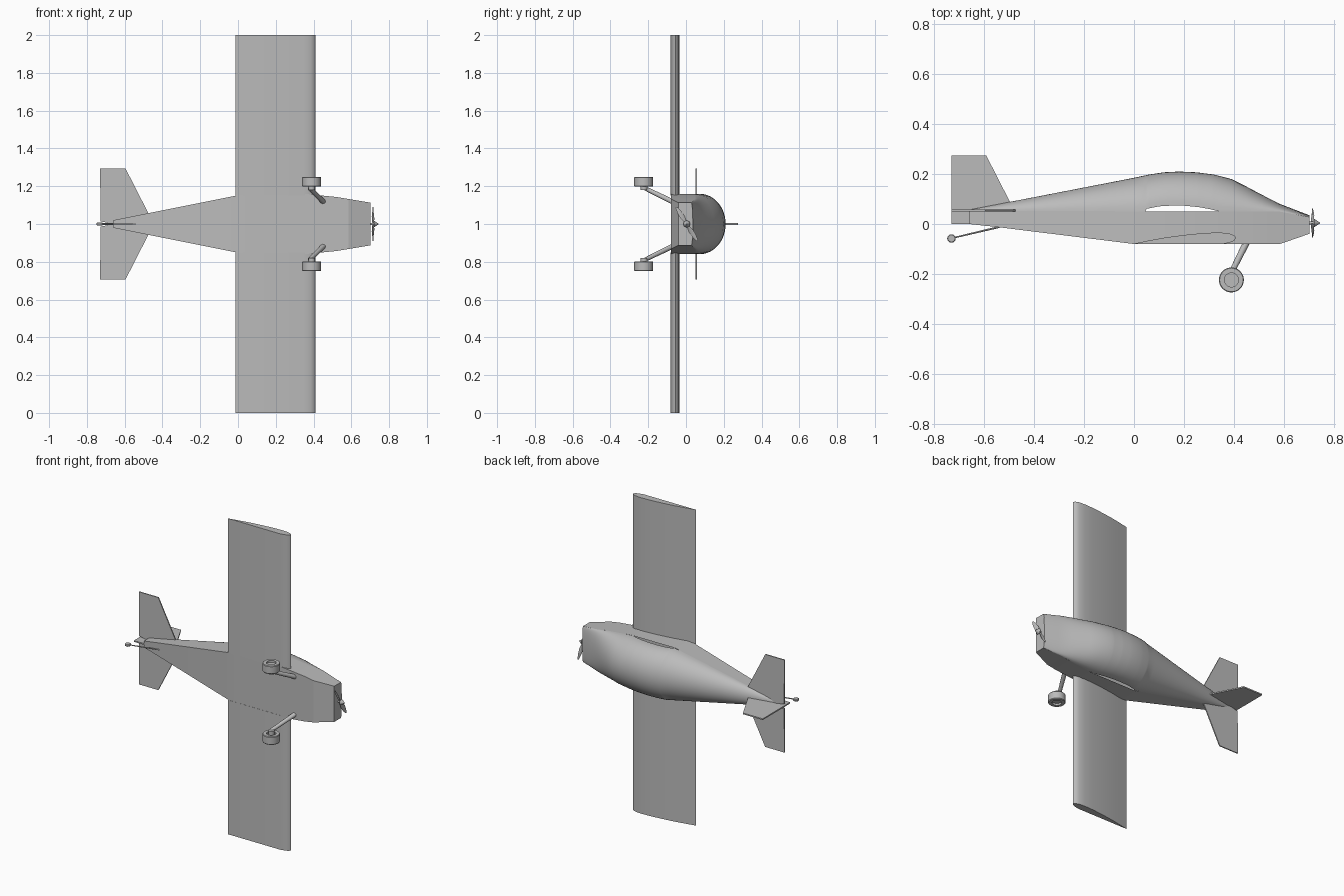
import bpy, bmesh, math
from mathutils import Vector

if "Cube" in bpy.data.objects:
    bpy.data.objects.remove(bpy.data.objects["Cube"], do_unlink=True)

grey = bpy.data.materials.new("plain grey")
grey.use_nodes = True
COLOUR = (0.5, 0.5, 0.5, 1)
grey.diffuse_color = COLOUR
grey.node_tree.nodes["Principled BSDF"].inputs["Base Color"].default_value = COLOUR

MID = 1.0  # the aircraft rests on a wing tip: nose +x, its top +y, span along z


def finish(bm, name, angle=30):
    bmesh.ops.recalc_face_normals(bm, faces=bm.faces)
    mesh = bpy.data.meshes.new(name)
    bm.to_mesh(mesh)
    bm.free()
    obj = bpy.data.objects.new(name, mesh)
    bpy.context.collection.objects.link(obj)
    mesh.materials.append(grey)
    bpy.ops.object.select_all(action='DESELECT')
    obj.select_set(True)
    bpy.context.view_layer.objects.active = obj
    bpy.ops.object.shade_smooth_by_angle(angle=math.radians(angle))
    return obj


def loft(name, rings, closed=True, caps=(True, True), angle=30):
    """Skin a row of matching cross-sections."""
    bm = bmesh.new()
    rows = [[bm.verts.new(p) for p in r] for r in rings]
    n = len(rows[0])
    for a, b in zip(rows, rows[1:]):
        for i in range(n if closed else n - 1):
            j = (i + 1) % n
            bm.faces.new((a[i], a[j], b[j], b[i]))
    for row, cap in ((rows[0], caps[0]), (rows[-1], caps[1])):
        if cap:
            bm.faces.new(row)
    return finish(bm, name, angle)


def tube(name, a, b, r1, r2, n=16, squash=1.0):
    """Tapered round bar from a to b."""
    a, b = Vector(a), Vector(b)
    d = (b - a).normalized()
    u = d.orthogonal().normalized()
    v = d.cross(u)
    rings = [[p + r * (math.cos(t) * u + squash * math.sin(t) * v)
              for t in (2 * math.pi * i / n for i in range(n))]
             for p, r in ((a, r1), (b, r2))]
    return loft(name, rings)


def lathe_z(name, x, y, profile, n=32):
    """Turn (radius, z) points about an axis along the span."""
    return loft(name, [[(x + r * math.cos(2 * math.pi * i / n),
                         y + r * math.sin(2 * math.pi * i / n), z)
                        for i in range(n)] for r, z in profile])


def table(rows, x):
    """Linear lookup in (x, value) pairs."""
    for (x0, v0), (x1, v1) in zip(rows, rows[1:]):
        if x <= x1:
            return v0 + (v1 - v0) * max(0, x - x0) / (x1 - x0)
    return rows[-1][1]


# Fuselage outlines along the length
WIDTH = [(-0.66, 0.02), (0.04, 0.16), (0.36, 0.159), (0.52, 0.143), (0.70, 0.113)]
BOTTOM = [(-0.66, 0.0), (-0.55, -0.012), (0.0, -0.08), (0.585, -0.08), (0.70, -0.04)]
RIM = [(-0.66, 0.052), (0.58, 0.05), (0.70, 0.028)]
CROWN = [(-0.66, 0.057), (-0.5, 0.088), (0.0, 0.185), (0.06, 0.198), (0.12, 0.207),
         (0.18, 0.21), (0.25, 0.207), (0.32, 0.198), (0.39, 0.180), (0.45, 0.150),
         (0.51, 0.118), (0.585, 0.080), (0.65, 0.055), (0.70, 0.036)]
EDGE_LIFT = [(0.045, 0.0), (0.05, 0.01), (0.1, 0.02), (0.15, 0.023), (0.2, 0.023),
             (0.26, 0.017), (0.31, 0.008), (0.34, 0.0)]

# Lower fuselage: an open-topped tapering trough
trough = []
for x in (-0.66, -0.55, 0.0, 0.04, 0.36, 0.52, 0.585, 0.70):
    w, b, t = table(WIDTH, x), table(BOTTOM, x), table(RIM, x)
    trough.append([(x, t, MID + w), (x, b, MID + w), (x, b, MID - w), (x, t, MID - w)])
loft("lower_fuselage", trough, closed=False, angle=15)

# Rounded upper fuselage and canopy, its edge lifted to leave a slit each side
stations = sorted({p[0] for p in CROWN + EDGE_LIFT} | {-0.33, -0.16, 0.55, 0.62})
dome = []
for x in stations:
    w, t = table(WIDTH, x), table(CROWN, x)
    e = table(RIM, x) + table(EDGE_LIFT, x)
    dome.append([(x, e + (t - e) * math.sin(math.pi * i / 24),
                  MID + w * math.cos(math.pi * i / 24)) for i in range(25)])
loft("upper_fuselage", dome, closed=False, angle=40)

# Wings: flat-bottomed aerofoil, one panel each side
AEROFOIL = [(-0.012, -0.081), (0.05, -0.068), (0.12, -0.055), (0.20, -0.044),
            (0.28, -0.036), (0.34, -0.034), (0.38, -0.037), (0.402, -0.046),
            (0.409, -0.056), (0.402, -0.066), (0.385, -0.074), (0.35, -0.081)]
for side, s in (("left", 1), ("right", -1)):
    loft(side + "_wing", [[(x, y, MID + s * d) for x, y in AEROFOIL]
                          for d in (0.15, 1.0)], angle=35)

    # Tailplane
    plan = [(-0.728, 0.014), (-0.73, 0.293), (-0.595, 0.293), (-0.475, 0.058), (-0.475, 0.0),
            (-0.66, 0.0)]
    loft(side + "_tailplane", [[(x, y, MID + s * d) for x, d in plan]
                               for y in (0.051, 0.058)])

    # Main landing gear: leg, axle, tyre with recessed hub
    tube(side + "_gear_leg", (0.455, -0.065, MID + s * 0.115),
         (0.38, -0.215, MID + s * 0.188), 0.014, 0.011)
    tube(side + "_axle", (0.39, -0.222, MID + s * 0.18),
         (0.39, -0.222, MID + s * 0.215), 0.018, 0.018)
    lathe_z(side + "_wheel", 0.39, -0.224,
            [(r, MID + s * d) for r, d in
             ((0.028, 0.21), (0.028, 0.198), (0.047, 0.198), (0.05, 0.202),
              (0.05, 0.246), (0.047, 0.25), (0.028, 0.25), (0.028, 0.238))])

# Fin and rudder
FIN = [(-0.73, 0.0), (-0.73, 0.275), (-0.592, 0.275), (-0.495, 0.085),
       (-0.60, 0.05), (-0.655, 0.0)]
loft("fin", [[(x, y, MID + d) for x, y in FIN] for d in (-0.004, 0.004)])

# Cowling front
w = 0.113
cap = [(0.70, 0.028, MID + w), (0.70, -0.04, MID + w),
       (0.70, -0.04, MID - w), (0.70, 0.028, MID - w)]
cap += [(0.70, 0.028 + 0.008 * math.sin(math.pi * i / 12),
         MID - w * math.cos(math.pi * i / 12)) for i in range(1, 12)]
loft("nose_plate", [cap, [(x + 0.002, y, z) for x, y, z in cap]])

# Propeller: two twisted tapering blades and a pointed spinner
HUB = Vector((0.715, 0.004, MID))
out = Vector((0, -0.53, 0.85)).normalized()
across = Vector((1, 0, 0)).cross(out)
for k, name in ((1, "upper_blade"), (-1, "lower_blade")):
    rings = []
    for r, half, twist in ((0.008, 0.006, 50), (0.04, 0.014, 30),
                           (0.075, 0.012, 18), (0.105, 0.005, 12)):
        a = math.radians(twist)
        chord = k * across * math.cos(a) + Vector((math.sin(a), 0, 0))
        thick = Vector((math.cos(a), 0, 0)) - k * across * math.sin(a)
        c = HUB + k * out * r
        rings.append([c + chord * half, c + thick * 0.002,
                      c - chord * half, c - thick * 0.002])
    loft(name, rings)
tube("propeller_shaft", (0.695, 0.004, MID), (0.722, 0.004, MID), 0.006, 0.006)
tube("spinner", (0.72, 0.004, MID), (0.745, 0.004, MID), 0.018, 0.001, 24)

# Tail wheel on its spring strut
tube("tail_strut", (-0.54, -0.012, MID), (-0.73, -0.057, MID), 0.004, 0.003, 10)
lathe_z("tail_wheel", -0.731, -0.058,
        [(0.014, MID - 0.007), (0.017, MID - 0.004), (0.017, MID + 0.004), (0.014, MID + 0.007)], 24)
